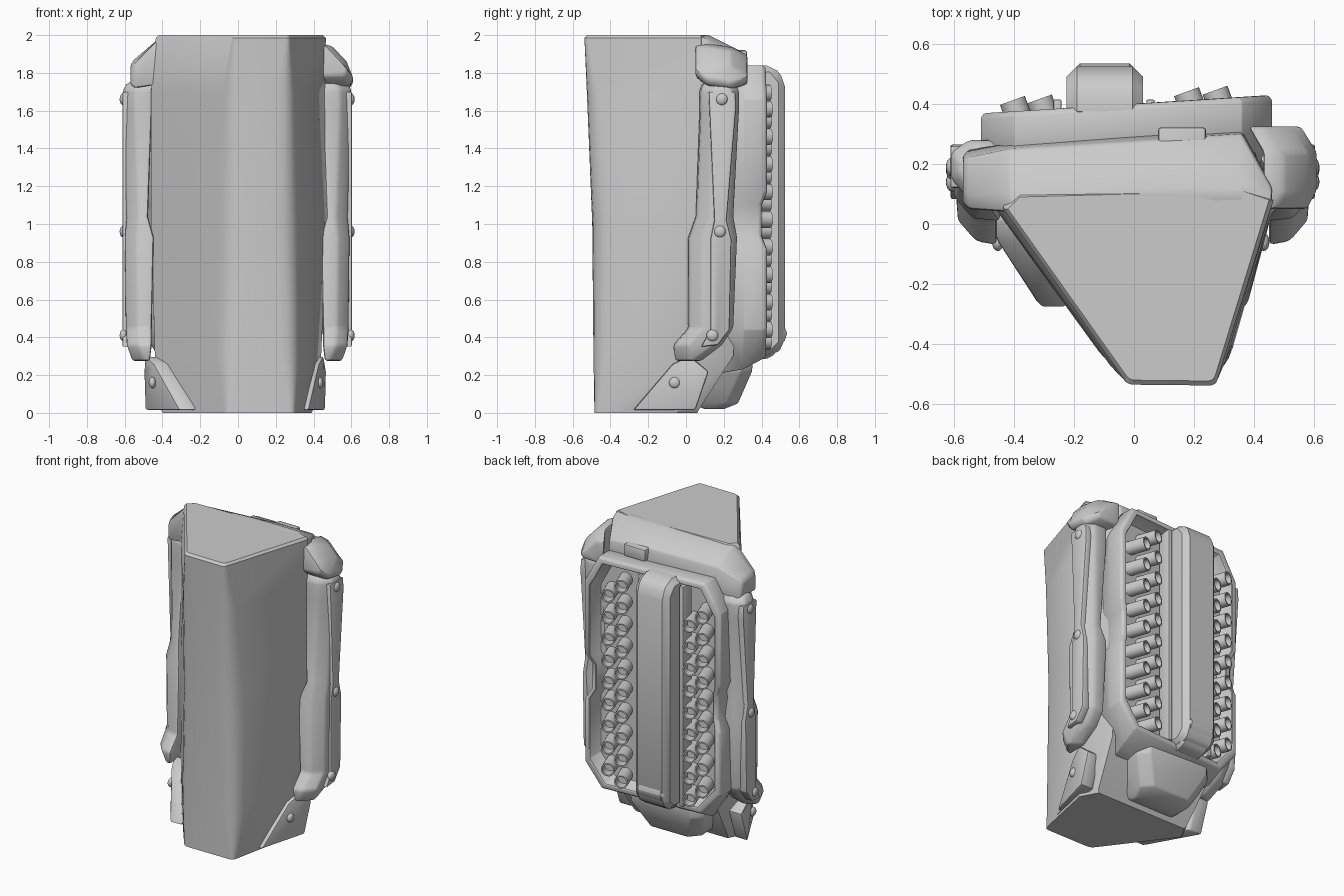
import bpy, bmesh, math
from mathutils import Vector

if "Cube" in bpy.data.objects:
    bpy.data.objects.remove(bpy.data.objects["Cube"])


def loft(name, rings, bevel=0.0, seg=2, sharp=32):
    """Skin a list of equal-length 3D rings, cap both ends, bevel hard edges."""
    bm = bmesh.new()
    vs = [[bm.verts.new(p) for p in r] for r in rings]
    n = len(rings[0])
    for a, b in zip(vs, vs[1:]):
        for i in range(n):
            j = (i + 1) % n
            bm.faces.new((a[i], a[j], b[j], b[i]))
    bm.faces.new(vs[0])
    bm.faces.new(vs[-1])
    bmesh.ops.recalc_face_normals(bm, faces=bm.faces)
    if bevel:
        edges = [e for e in bm.edges if e.calc_face_angle(0) > math.radians(28)]
        bmesh.ops.bevel(bm, geom=edges, offset=bevel, segments=seg,
                        profile=0.5, affect='EDGES', clamp_overlap=True)
    me = bpy.data.meshes.new(name)
    bm.to_mesh(me)
    bm.free()
    for p in me.polygons:
        p.use_smooth = True
    me.set_sharp_from_angle(angle=math.radians(sharp))
    ob = bpy.data.objects.new(name, me)
    bpy.context.collection.objects.link(ob)
    return ob


def prism_x(name, yz, x0, x1, bevel=0.0, seg=2):
    return loft(name, [[(x, y, z) for y, z in yz] for x in (x0, x1)], bevel, seg)


def box(name, x0, x1, y0, y1, z0, z1, bevel=0.01):
    return prism_x(name, [(y0, z0), (y1, z0), (y1, z1), (y0, z1)], x0, x1, bevel)


def rivet(name, x, y, z, r=0.032):
    bpy.ops.mesh.primitive_uv_sphere_add(segments=16, ring_count=8, radius=r, location=(x, y, z))
    ob = bpy.context.object
    ob.name = name
    ob.scale.x = 0.65
    bpy.ops.object.shade_smooth()


# main hull: tapering wedge in plan, front corners rounded by r
hull = [
    (0.0, .03, [(-.06, -.485), (.30, -.485), (.39, -.05), (.33, .06), (-.35, .06), (-.40, -.03)]),
    (.02, .03, [(-.06, -.485), (.30, -.485), (.40, -.04), (.34, .07), (-.36, .07), (-.41, -.02)]),
    (.30, .08, [(-.07, -.49), (.31, -.49), (.44, .05), (.38, .25), (-.40, .25), (-.44, .02)]),
    (1.0, .10, [(-.05, -.497), (.30, -.495), (.47, .08), (.40, .30), (-.42, .28), (-.46, .05)]),
    (1.7, .07, [(-.04, -.525), (.285, -.525), (.46, .08), (.38, .30), (-.40, .25), (-.46, .05)]),
    (1.985, .02, [(-.022, -.535), (.272, -.538), (.465, .08), (.36, .12), (-.38, .10), (-.435, .05)]),
    (2.0, .02, [(-.015, -.52), (.265, -.523), (.45, .08), (.36, .11), (-.38, .09), (-.42, .05)])]


def rounded(pts, r, z, steps=5):
    ring = []
    for i, p in enumerate(pts):
        p = Vector(p)
        if i > 1:
            ring.append((p.x, p.y, z))
            continue
        a = p + (Vector(pts[i - 1]) - p).normalized() * r
        b = p + (Vector(pts[i + 1]) - p).normalized() * r
        for k in range(steps):
            t = k / (steps - 1)
            q = a * (1 - t) ** 2 + p * 2 * t * (1 - t) + b * t * t
            ring.append((q.x, q.y, z))
    return ring


loft("hull", [rounded(pts, r, z) for z, r, pts in hull], sharp=40)

# shoulder cap arching over the back of the top
cap = [
    (-.57, [(.07, 1.74), (.07, 1.80), (.11, 1.84), (.21, 1.83), (.23, 1.74)]),
    (-.55, [(.05, 1.72), (.05, 1.85), (.10, 1.87), (.22, 1.85), (.25, 1.72)]),
    (-.41, [(.04, 1.74), (.04, 1.99), (.10, 1.99), (.25, 1.91), (.27, 1.76)]),
    (.07, [(.06, 1.80), (.06, 2.0), (.12, 2.0), (.28, 1.92), (.30, 1.81)]),
    (.36, [(.07, 1.80), (.07, 2.0), (.12, 2.0), (.30, 1.91), (.31, 1.80)]),
    (.46, [(.07, 1.78), (.07, 1.99), (.09, 1.99), (.12, 1.97), (.13, 1.78)])]
loft("shoulder_cap", [[(x, y, z) for y, z in r] for x, r in cap], 0.012)
box("cap_tab", .08, .24, .2, .322, 1.84, 1.92)

# hooked shoulder pad on the right
pad = [(.43, 1.96), (.50, 1.94), (.575, 1.86), (.612, 1.77), (.59, 1.735), (.44, 1.73)]
loft("shoulder_pad", [
    [(x - .03, .05, z if z > 1.8 else z + .05) for x, z in pad],
    [(x, .11, z) for x, z in pad],
    [(x, .24, z - .02) for x, z in pad],
    [(x - .05, .325, z - .06 if z > 1.8 else z + .01) for x, z in pad]], 0.014)

# side rails, face plates, rivets and lower brackets on both sides
rail = [(1.75, .10, .25, .44, .575), (1.71, .08, .28, .45, .60), (1.60, .08, .28, .45, .60),
        (1.04, .06, .25, .47, .58), (.93, .02, .27, .44, .59), (.45, .02, .25, .45, .585),
        (.36, -.06, .19, .45, .58), (.275, -.05, .08, .46, .55)]
plate = [(.12, 1.70), (.26, 1.70), (.265, 1.62), (.215, 1.02), (.24, .92), (.23, .44),
         (.17, .36), (.08, .35), (.13, .44), (.13, .92), (.15, 1.02)]
bracket = [(-.28, .015), (.05, .015), (.12, .22), (.02, .30), (-.07, .26)]
skirt = [(-.46, .015), (-.26, .015), (.0, .26), (.0, .30)]
for s, side in ((1, "right"), (-1, "left")):
    k = s * (1.0 if s > 0 else 1.015)
    loft("side_rail_" + side, [
        [(k * xi, yf - .01, z), (k * (xo - .06), yf, z), (k * xo, yf + .07, z),
         (k * xo, yb - .04, z), (k * (xo - .06), yb, z), (k * xi, yb, z)]
        for z, yf, yb, xi, xo in rail], 0.014)
    prism_x("rail_plate_" + side, plate, k * .55, k * .603, 0.008)
    for y, z in ((.19, 1.66), (.18, .96), (.14, .41)):
        rivet("rail_rivet_" + side, k * .597, y, z)

    def wall_x(y):
        return .445 + .27 * min(y, .06) if s > 0 else .49 + .66 * min(y, 0)
    loft("lower_bracket_" + side, [[(s * (wall_x(y) - d), y, z) for y, z in bracket]
                                   for d in (.09, -.005)], 0.012)
    if s > 0:
        loft("lower_skirt", [[(wall_x(y) - d, y, z) for y, z in skirt] for d in (.10, .02)], 0.004)
    rivet("bracket_bolt_" + side, s * (wall_x(-.06) + .003), -.06, .16, 0.03)

# rear housing: tilted octagonal tray with a notch in each long edge
outline = [(-.38, .285), (.34, .285), (.46, .44), (.46, .86), (.425, .93), (.425, 1.10), (.46, 1.17),
           (.46, 1.66), (.36, 1.84), (-.40, 1.84), (-.51, 1.66), (-.51, 1.17), (-.48, 1.10),
           (-.48, .93), (-.51, .86), (-.51, .44)]
cx, cz = -.025, 1.06


def tray_ring(inset, y, drop=0.0):
    fx, fz = 1 - inset / .485, 1 - inset / .79
    ring = []
    for x, z in outline:
        notch = .025 if .9 < z < 1.15 else 0
        ring.append((cx + (x - cx) * fx, y - notch + .06 * x,
                     cz + (z - cz) * fz - (drop if z < .3 else 0)))
    return ring


loft("rear_tray", [tray_ring(.06, .12, .14), tray_ring(.0, .28, .055), tray_ring(.0, .385),
                   tray_ring(.012, .40), tray_ring(.04, .40), tray_ring(.06, .31)], 0.004, 1)

# central spine, its side rails and foot
spine = [(.34, 1.84), (.46, 1.84), (.525, 1.76), (.525, .36), (.46, .30), (.34, .30)]
prism_x("spine", spine, -.225, .03, 0.035, 1)
prism_x("spine_foot", [(.36, .28), (.45, .29), (.535, .40), (.535, .44), (.51, .47), (.36, .47)],
        -.20, .005, 0.02, 1)
for x in (-.255, .055):
    box("spine_rail", x - .014, x + .014, .32, .415, .32, 1.80, 0.006)

# open-ended tubes in staggered columns, all angled towards the left
N = 16
circle = [(math.cos(2 * math.pi * i / N), math.sin(2 * math.pi * i / N)) for i in range(N)]
tube = loft("tube", [[(r * c, y, r * q) for c, q in circle]
                     for r, y in ((.044, -.15), (.044, 0), (.035, 0), (.035, -.06))])
tube.rotation_euler.z = math.radians(20)
spots = []
for x, z0, count in ((.27, .44, 9), (.175, .38, 10), (-.315, .38, 9), (-.405, .46, 9)):
    spots += [(x, .432 + .05 * x, z0 + .146 * i) for i in range(count)]
tube.location = spots[0]
for p in spots[1:]:
    t = tube.copy()
    t.location = p
    bpy.context.collection.objects.link(t)

# lower rear block under the tray
block = [(.02, -.22, .10, .10, .20), (.05, -.26, .13, .02, .275), (.13, -.30, .17, .0, .31),
         (.22, -.34, .22, .0, .35), (.32, -.34, .22, .0, .355)]
loft("lower_block", [[(x0, y0, z), (x1, y0, z), (x1, y1 - .06, z), (x1 - .06, y1, z),
                      (x0 + .06, y1, z), (x0, y1 - .06, z)] for z, x0, x1, y0, y1 in block], 0.01)
